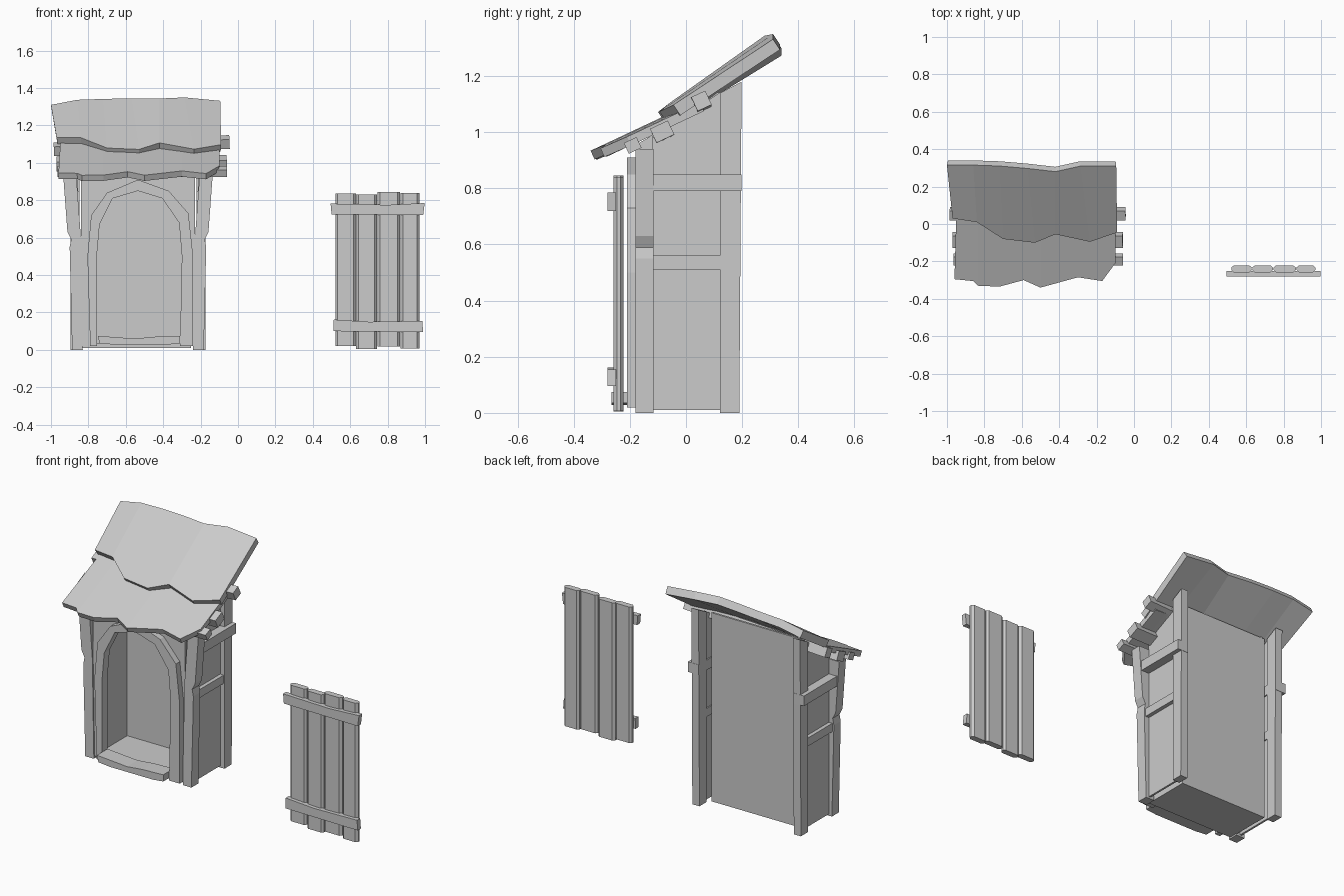
import bpy, bmesh
from math import radians
from mathutils import Matrix

CX = -0.535  # centre line of the shed


def finish(name, bm):
    bmesh.ops.recalc_face_normals(bm, faces=bm.faces)
    me = bpy.data.meshes.new(name)
    bm.to_mesh(me)
    bm.free()
    ob = bpy.data.objects.new(name, me)
    bpy.context.collection.objects.link(ob)
    return ob


def prism(name, pts, a, b, axis='Y', mirror=False):
    """Extrude an outline from a to b: (x, z) along Y, (y, z) along X or (x, y) along Z."""
    def place(p, d):
        v = {'Y': (p[0], d, p[1]), 'X': (d, p[0], p[1]), 'Z': (p[0], p[1], d)}[axis]
        return (2 * CX - v[0], v[1], v[2]) if mirror else v
    bm = bmesh.new()
    lo = [bm.verts.new(place(p, a)) for p in pts]
    hi = [bm.verts.new(place(p, b)) for p in pts]
    bm.faces.new(lo)
    bm.faces.new(hi[::-1])
    n = len(pts)
    for i in range(n):
        bm.faces.new((lo[i], hi[i], hi[(i + 1) % n], lo[(i + 1) % n]))
    return finish(name, bm)


def box(name, x0, x1, y0, y1, z0, z1, mirror=False):
    return prism(name, [(x0, z0), (x1, z0), (x1, z1), (x0, z1)], y0, y1, 'Y', mirror)


def roof(name, rows, thick):
    """Faceted slab from rows of points running left to right."""
    bm = bmesh.new()
    grid = [[bm.verts.new(p) for p in r] for r in rows]
    for r0, r1 in zip(grid, grid[1:]):
        for i in range(len(r0) - 1):
            bm.faces.new((r0[i], r0[i + 1], r1[i + 1], r1[i]))
    ob = finish(name, bm)
    if ob.data.polygons[0].normal.z < 0:
        ob.data.flip_normals()
    m = ob.modifiers.new("thickness", 'SOLIDIFY')
    m.thickness, m.offset = thick, -1
    return ob


# Inner shed box: floor, back, and front wall with arched opening
box("floor", -0.835, -0.255, -0.17, 0.115, 0.01, 0.035)
box("back_wall", -0.835, -0.255, 0.105, 0.117, 0.01, 1.14)
side = [(-0.17, 0.01), (0.117, 0.01), (0.117, 1.145), (0, 1.06), (-0.17, 0.96)]
panel = [(-0.12, 0.01), (0.125, 0.01), (0.125, 1.145), (0, 1.06), (-0.12, 0.985)]
inner = [(-0.755, 0.02), (-0.755, 0.5), (-0.74, 0.67), (-0.67, 0.81), (-0.535, 0.85),
         (-0.405, 0.81), (-0.315, 0.68), (-0.3, 0.5), (-0.31, 0.02)]
outer = [(-0.79, 0.02), (-0.805, 0.5), (-0.785, 0.72), (-0.7, 0.84), (-0.535, 0.91),
         (-0.37, 0.85), (-0.265, 0.73), (-0.24, 0.5), (-0.24, 0.02)]
wall = [(-0.84, 0.02), (-0.84, 0.94), (-0.23, 0.94), (-0.23, 0.02)]
prism("front_wall", wall + inner[::-1], -0.172, -0.158)
prism("arch_frame", outer + inner[::-1], -0.21, -0.17)

# Sides: inner wall, outer panel, posts and rails
post = [(-0.24, 0), (-0.183, 0), (-0.17, 0.55), (-0.178, 0.59), (-0.158, 0.63),
        (-0.135, 0.94), (-0.205, 0.94), (-0.23, 0.6)]
rear = [(0.122, 0), (0.19, 0), (0.198, 1.18), (0.122, 1.14)]
for tag, m in (("right", False), ("left", True)):
    prism("side_wall_" + tag, side, -0.262, -0.25, 'X', m)
    prism("side_panel_" + tag, panel, -0.215, -0.203, 'X', m)
    prism("front_post_" + tag, post, -0.18, -0.115, 'Y', m)
    prism("rear_post_" + tag, rear, -0.222, -0.175, 'X', m)
    box("upper_rail_" + tag, -0.222, -0.15, -0.12, 0.197, 0.79, 0.85, m)
    box("lower_rail_" + tag, -0.222, -0.18, -0.12, 0.125, 0.51, 0.56, m)

# Door sill
prism("door_sill", [(-0.74, 0.035), (-0.66, 0.028), (-0.38, 0.028), (-0.31, 0.035),
                    (-0.31, 0.075), (-0.45, 0.07), (-0.55, 0.06), (-0.75, 0.075)],
      -0.265, -0.165)

# Purlins under the roof, running side to side
for i, (y, z, w, h, x0, x1, tilt) in enumerate((
        (-0.19, 0.953, 0.05, 0.042, -0.965, -0.06, 0),
        (-0.085, 0.998, 0.07, 0.055, -0.97, -0.06, 0.5),
        (0.055, 1.092, 0.055, 0.055, -0.985, -0.045, 2.4))):
    ob = box("purlin_%d" % (i + 1), (x0 - x1) / 2, (x1 - x0) / 2, -w / 2, w / 2, -h / 2, h / 2)
    ob.data.transform(Matrix.Translation(((x0 + x1) / 2, y, z))
                      @ Matrix.Rotation(radians(-tilt), 4, 'Y')
                      @ Matrix.Rotation(radians(25), 4, 'X'))

# Lower roof layer with ragged front edge
low_edge = [(-0.96, -0.295), (-0.86, -0.305), (-0.835, -0.33), (-0.72, -0.335), (-0.59, -0.30),
            (-0.5, -0.34), (-0.3, -0.285), (-0.17, -0.305), (-0.1, -0.21)]
low_rows = []
for t in (0, 0.5, 1):
    low_rows.append([])
    for x, y in low_edge:
        yy = y + (0.05 - y) * t
        crown = 0.012 - 0.06 * (x - CX) ** 2
        low_rows[-1].append((x + 0.01 * t * (x < -0.9), yy, 1.082 + 0.47 * yy + crown))
roof("lower_roof", low_rows, 0.034)

# Upper roof layer, bowed across its width
xs_front = [-0.97, -0.84, -0.70, -0.53, -0.42, -0.235, -0.09]
ys_front = [0.03, 0.01, -0.08, -0.10, -0.055, -0.095, -0.045]
xs_back = [-1.0, -0.86, -0.72, -0.57, -0.42, -0.285, -0.095]
ys_back = [0.315, 0.315, 0.31, 0.297, 0.28, 0.31, 0.31]
crowns = [-0.035, -0.008, 0.0, 0.012, 0.022, 0.008, -0.01]
front = [(x, y, 1.132 + 0.66 * y + c * 0.5) for x, y, c in zip(xs_front, ys_front, crowns)]
back = [(x, y, 1.137 + 0.66 * y + c) for x, y, c in zip(xs_back, ys_back, crowns)]
roof("upper_roof", [front, back], 0.045)

# Separate door: four planks with tapered long edges, and two battens
for i, (x0, x1, z0, z1) in enumerate(((0.52, 0.63, 0.02, 0.835), (0.632, 0.743, 0.005, 0.83),
                                      (0.746, 0.865, 0.018, 0.845), (0.868, 0.97, 0.008, 0.84))):
    c = 0.013
    prism("door_plank_%d" % (i + 1),
          [(x0 + c, -0.258), (x1 - c, -0.258), (x1, -0.245), (x1, -0.233),
           (x1 - c, -0.222), (x0 + c, -0.222), (x0, -0.233), (x0, -0.245)], z0, z1, 'Z')
prism("door_batten_top", [(0.5, 0.725), (0.99, 0.72), (0.998, 0.785), (0.8, 0.775), (0.495, 0.782)],
      -0.28, -0.25)
prism("door_batten_bottom", [(0.51, 0.1), (0.99, 0.095), (0.985, 0.155), (0.7, 0.15), (0.512, 0.162)],
      -0.28, -0.25)
